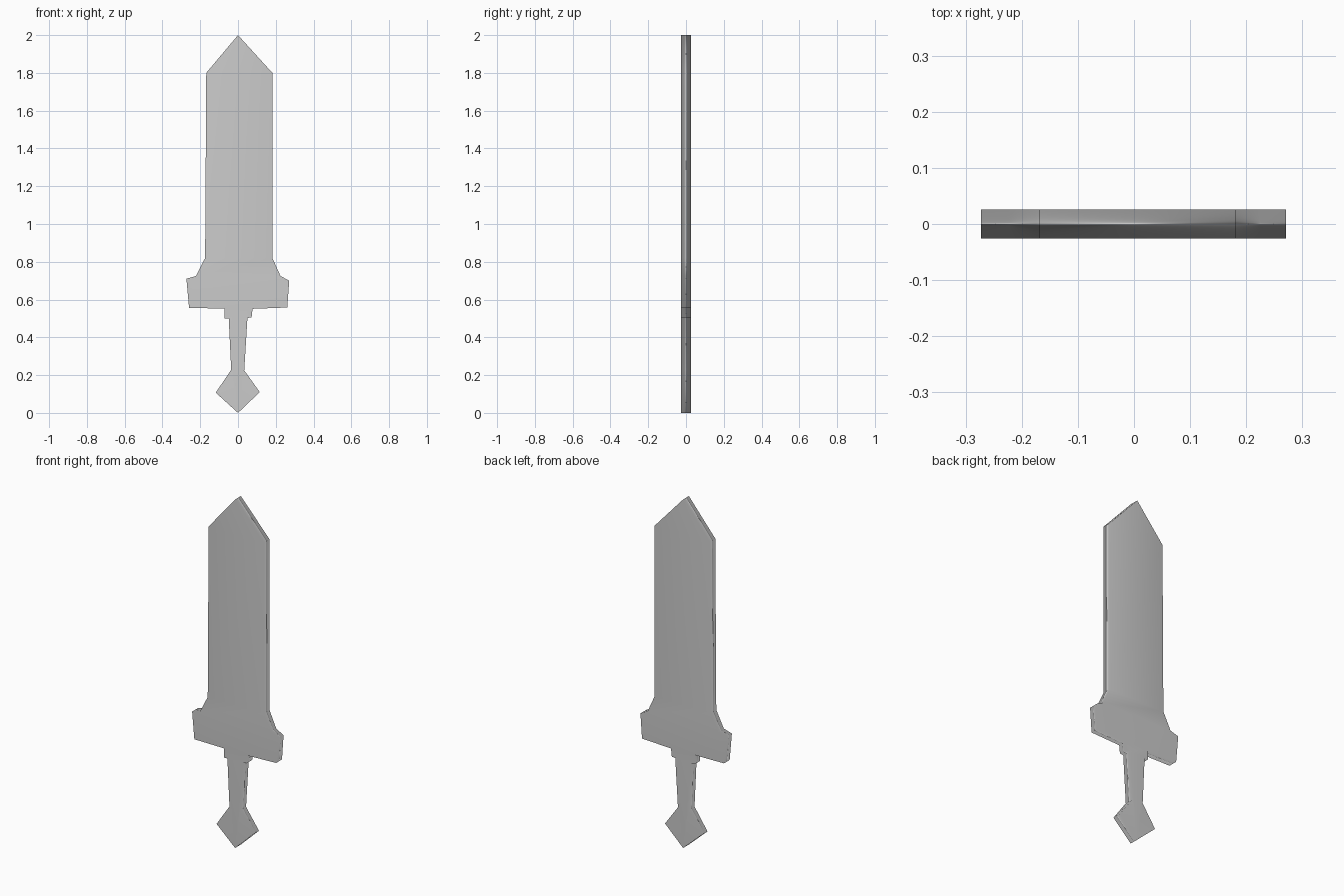
import bpy
import bmesh

cube = bpy.data.objects.get("Cube")
if cube:
    bpy.data.objects.remove(cube, do_unlink=True)

HALF = 0.026  # half the plate thickness

steel = bpy.data.materials.new("plain grey steel")
steel.use_nodes = True
grey = (0.6, 0.6, 0.6, 1)
steel.diffuse_color = grey
steel.node_tree.nodes["Principled BSDF"].inputs["Base Color"].default_value = grey

# Outline, running down the left edge and up the slightly uneven right edge
blade_left = [(0, 2), (0.182, 1.8), (0.182, 0.82)]
guard_left = [(0.225, 0.725), (0.271, 0.7), (0.261, 0.558), (0.077, 0.551)]
grip_left = [(0.072, 0.505), (0.05, 0.503), (0.033, 0.225)]
pommel = [(0.115, 0.11), (0, 0), (-0.118, 0.107)]
grip_right = [(-0.036, 0.228), (-0.049, 0.5), (-0.072, 0.5)]
guard_right = [(-0.072, 0.553), (-0.259, 0.555), (-0.273, 0.71), (-0.222, 0.725)]
blade_right = [(-0.174, 0.82), (-0.168, 1.8)]
outline = (blade_left + guard_left + grip_left + pommel
           + grip_right + guard_right + blade_right)

# One solid flat plate, extruded from front to back
bm = bmesh.new()
face = bm.faces.new([bm.verts.new((x, -HALF, z)) for x, z in outline])
back = bmesh.ops.extrude_face_region(bm, geom=[face], use_keep_orig=True)["geom"]
for v in back:
    if isinstance(v, bmesh.types.BMVert):
        v.co.y = HALF
bmesh.ops.recalc_face_normals(bm, faces=bm.faces)
for f in bm.faces:
    f.smooth = True
mesh = bpy.data.meshes.new("sword")
bm.to_mesh(mesh)
bm.free()
mesh.materials.append(steel)

sword = bpy.data.objects.new("sword", mesh)
bpy.context.collection.objects.link(sword)

# Soft edge shading led by the broad faces
soft = sword.modifiers.new("soft shading", 'WEIGHTED_NORMAL')
soft.mode = 'FACE_AREA'
soft.weight = 50
